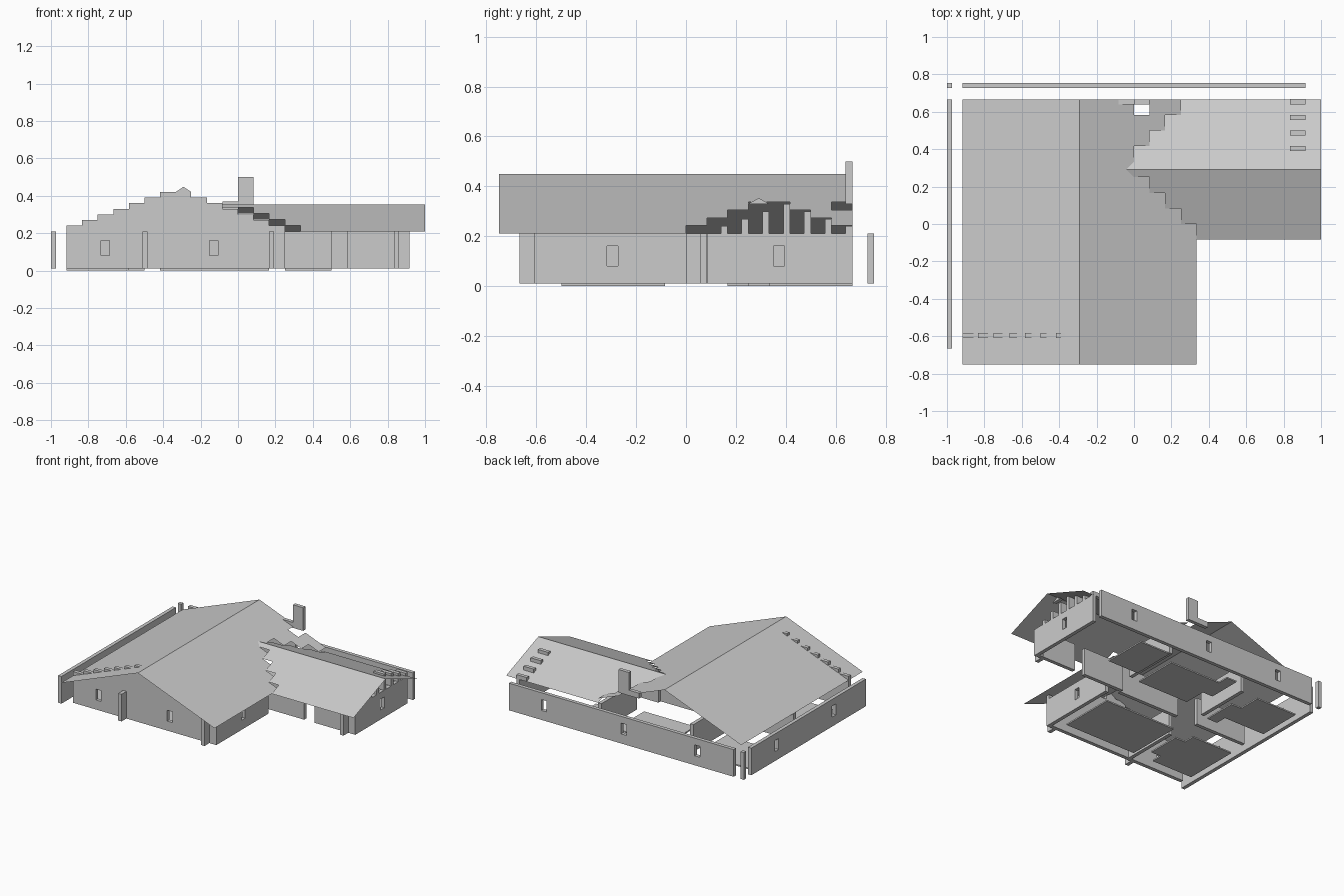
import bpy, bmesh

cube = bpy.data.objects.get("Cube")
if cube:
    bpy.data.objects.remove(cube, do_unlink=True)

C = 1 / 12            # module of the plan
T = 0.027             # panel thickness
Z0, Z1 = 0.01, 0.21   # wall bottom and top
RISE = 0.032          # roof rise per module
STEP = 0.03           # gable step height

mat = bpy.data.materials.new("plain grey")
mat.use_nodes = True
grey = (0.6, 0.6, 0.6, 1)
mat.diffuse_color = grey
mat.node_tree.nodes["Principled BSDF"].inputs["Base Color"].default_value = grey


def finish(name, bm):
    mesh = bpy.data.meshes.new(name)
    bm.to_mesh(mesh)
    bm.free()
    mesh.materials.append(mat)
    ob = bpy.data.objects.new(name, mesh)
    bpy.context.collection.objects.link(ob)


def add_box(bm, x0, x1, y0, y1, z0, z1):
    vs = bmesh.ops.create_cube(bm, size=1)["verts"]
    for v in vs:
        v.co.x = x1 if v.co.x > 0 else x0
        v.co.y = y1 if v.co.y > 0 else y0
        v.co.z = z1 if v.co.z > 0 else z0


def boxes(name, items):
    bm = bmesh.new()
    for item in items:
        add_box(bm, *item)
    finish(name, bm)


def wall(name, axis, a, b, side, windows=()):
    """Wall running along an axis from a to b, with window openings."""
    parts, start = [], a
    for w in windows:
        lo, hi = w - 0.022, w + 0.022
        parts += [(start, lo, Z0, Z1), (lo, hi, Z0, 0.08), (lo, hi, 0.16, Z1)]
        start = hi
    parts.append((start, b, Z0, Z1))
    if axis == "x":
        boxes(name, [(p, q, side, side + T, r, s) for p, q, r, s in parts])
    else:
        boxes(name, [(side, side + T, p, q, r, s) for p, q, r, s in parts])


def main_z(x):
    return 0.45 - abs(x + 3.5 * C) / C * RISE


def wing_z(y):
    return 0.354 - abs(y - 3.5 * C) / C * RISE


def sheet(name, rects, height, down=False):
    """Thin roof sheet over plan rectangles."""
    bm = bmesh.new()
    for x0, x1, y0, y1 in rects:
        pts = [(x0, y0), (x1, y0), (x1, y1), (x0, y1)]
        if down:
            pts.reverse()
        bm.faces.new([bm.verts.new((x, y, height(x, y))) for x, y in pts])
    bmesh.ops.remove_doubles(bm, verts=bm.verts, dist=0.0005)
    finish(name, bm)


def wedge(name, points, offset):
    """Small triangular block at a gable peak."""
    bm = bmesh.new()
    face = bm.faces.new([bm.verts.new(p) for p in points])
    ext = bmesh.ops.extrude_face_region(bm, geom=[face], use_keep_orig=True)
    moved = [e for e in ext["geom"] if isinstance(e, bmesh.types.BMVert)]
    bmesh.ops.translate(bm, verts=moved, vec=offset)
    bmesh.ops.recalc_face_normals(bm, faces=bm.faces)
    finish(name, bm)


# Main roof, with stepped edge where the wing joins
on_main = lambda x, y: main_z(x)
on_wing = lambda x, y: wing_z(y)
ridge, front, back = -3.5 * C, -9 * C, 8 * C
sheet("main_roof_west", [(-11 * C, ridge, front, back)], on_main)
east = [(ridge, 4 * C, front, -C), (ridge, 0, 3 * C, 4 * C)]
for i in range(4):
    east.append((ridge, (3 - i) * C, (i - 1) * C, i * C))
    y0, y1 = (4 + i) * C, (5 + i) * C
    if i < 3:
        east.append((ridge, i * C, y0, y1))
    else:
        east += [(ridge, 0, y0, y1), (C, i * C, y0, y1)]
sheet("main_roof_east", east, on_main)

# Valley tiles and wing roof
valley = [((3 - i) * C, (4 - i) * C, (i - 1) * C, i * C) for i in range(4)]
sheet("valley_tiles", valley, on_main, True)
south = [((4 - i) * C, 12 * C, (i - 1) * C, i * C) for i in range(4)]
sheet("wing_roof_south", south, on_wing, True)
north = [(i * C, 12 * C, (4 + i) * C, (5 + i) * C) for i in range(4)]
sheet("wing_roof_north", north, on_wing, True)
cap = [(-C, 12 * C, k * C, (k + 0.5) * C) for k in (3, 3.5)]
sheet("wing_ridge_cap", cap, on_wing)

# Stepped gables
steps = []
for i in range(14):
    top = Z1 + STEP * min(i + 1, 14 - i)
    steps.append(((i - 11) * C, (i - 10) * C, -0.61, -0.61 + T, Z1, top))
boxes("front_gable_steps", steps)
slats = []
for k in range(7):
    y = 0.14 + k * C
    top = Z1 + STEP * min(k + 1, 7 - k)
    slats.append((10 * C, 11 * C, y, y + T, Z1, top))
boxes("wing_gable_slats", slats)
wedge("front_gable_peak", [(-4 * C, -0.61, 0.42), (-3 * C, -0.61, 0.42),
                           (ridge, -0.61, 0.448)], (0, T, 0))
wedge("wing_gable_peak", [(11 * C, 3 * C, 0.33), (11 * C, 4 * C, 0.33),
                          (11 * C, 3.5 * C, 0.353)], (-T, 0, 0))

# Chimney panel and the short panel beside it
boxes("chimney", [(0, C, 0.64, 8 * C, 0.33, 0.5)])
boxes("roof_panel", [(-C, 0, 0.64, 8 * C, 0.33, 0.37)])

# Outer walls
wall("front_wall", "x", -11 * C, 2 * C, -0.61, (-0.71, -0.13))
wall("court_wall", "y", -7 * C, 0, 0.223, (-0.295,))
wall("wing_wall_inner", "x", 3 * C, 6 * C, 0.056)
wall("wing_wall_outer", "x", 7 * C, 10 * C, 0.056)
wall("wing_end_wall", "y", C, 8 * C, 0.89, (0.372,))
wall("back_wall", "x", -11 * C, 11 * C, 0.727, (-0.62, -0.02, 0.63))
wall("west_wall", "y", -8 * C, 8 * C, -1, (-0.295, 0.372))

# Corner and wall posts
boxes("posts", [
    (-0.51, -0.51 + T, -8 * C, -7 * C, Z0, Z1),
    (2 * C, 2 * C + T, -8 * C, -7 * C, Z0, Z1),
    (2 * C, 3 * C, -0.61, -0.61 + T, Z0, Z1),
    (10 * C, 10 * C + T, 0, C, Z0, Z1),
    (10 * C, 11 * C, 0.056, 0.056 + T, Z0, Z1),
    (2 * C, 3 * C, 0.056, 0.056 + T, Z0, Z1),
    (-1, -1 + T, 0.727, 0.754, Z0, Z1)])

# Inner walls with door gaps
wall("inner_wall_front", "y", -7 * C, -2 * C, -0.47)
wall("inner_wall_back", "y", 2 * C, 7 * C, -0.47)
wall("inner_wall_west", "x", -11 * C, -6 * C, 0.03)
wall("inner_wall_middle", "x", -4 * C, 2 * C, 0.03)
wall("inner_wall_wing", "y", 3 * C, 8 * C, 0.223)

# Floor slabs
boxes("floor_slabs", [
    (-5 * C, 2 * C, -6 * C, -C, 0, Z0),
    (-3 * C, 2 * C, 3 * C, 7 * C, 0, Z0),
    (-11 * C, -7 * C, -6 * C, -C, 0, Z0),
    (-7 * C, -6 * C, -5 * C, -2 * C, 0, Z0),
    (-11 * C, -7 * C, 3 * C, 7 * C, 0, Z0),
    (-7 * C, -6 * C, 2 * C, 5 * C, 0, Z0),
    (3 * C, 6 * C, 4 * C, 8 * C, 0, Z0),
    (-4 * C, -3 * C, 5 * C, 8 * C, 0, Z0)])
